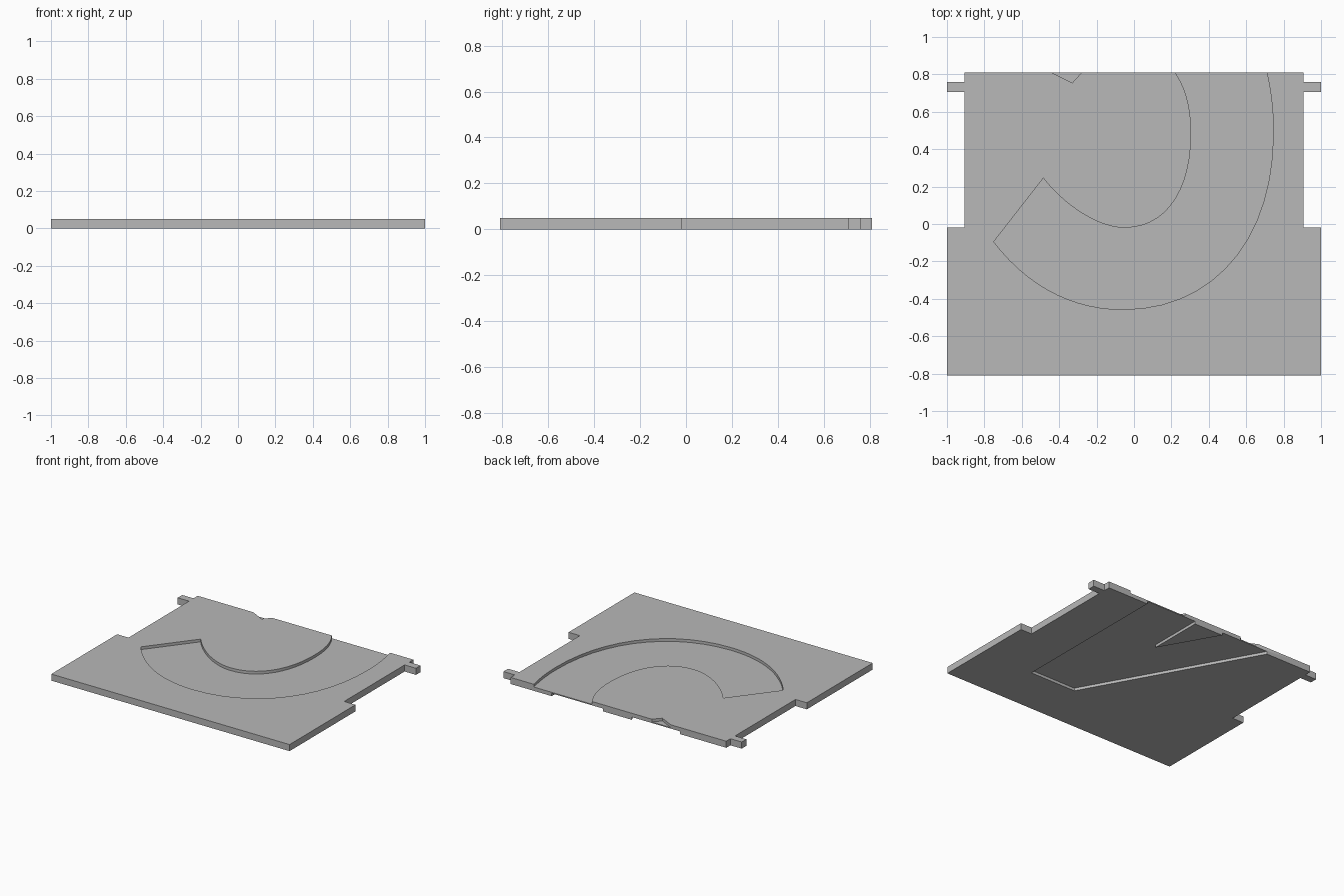
import bpy
import bmesh
import math
from mathutils import Vector
from mathutils.geometry import interpolate_bezier

cube = bpy.data.objects.get("Cube")
if cube:
    bpy.data.objects.remove(cube, do_unlink=True)

THICK = 0.05
DEPTH = 0.021
BACK = 0.81
OVER = 0.9

grey = bpy.data.materials.new("plain grey")
grey.use_nodes = True
colour = (0.48, 0.48, 0.48, 1)
grey.diffuse_color = colour
grey.node_tree.nodes["Principled BSDF"].inputs["Base Color"].default_value = colour


def prism(name, outline, bottom, top):
    """Extrude a flat outline from one height to another."""
    bm = bmesh.new()
    face = bm.faces.new([bm.verts.new((x, y, bottom)) for x, y in outline])
    new = bmesh.ops.extrude_face_region(bm, geom=[face])["geom"]
    verts = [g for g in new if isinstance(g, bmesh.types.BMVert)]
    bmesh.ops.translate(bm, verts=verts, vec=(0, 0, top - bottom))
    bmesh.ops.recalc_face_normals(bm, faces=bm.faces)
    mesh = bpy.data.meshes.new(name)
    bm.to_mesh(mesh)
    bm.free()
    mesh.materials.append(grey)
    obj = bpy.data.objects.new(name, mesh)
    bpy.context.collection.objects.link(obj)
    return obj


def curve(*p, steps=14):
    """Points along joined cubic curves: knot, handle, handle, knot, ..."""
    pts = [Vector(p[0])]
    for i in range(0, len(p) - 1, 3):
        pts += interpolate_bezier(*[Vector(q) for q in p[i:i + 4]], steps)[1:]
    return [(q[0], q[1]) for q in pts]


# Plate with a wide front, narrower back and two side tabs
half = [(1, -BACK), (1, -0.02), (0.905, -0.02), (0.905, 0.705),
        (1, 0.705), (1, 0.76), (0.905, 0.76), (0.905, BACK)]
plate = prism("plate", half + [(-x, y) for x, y in reversed(half)], 0, THICK)

# Curved hook recess in the upper face
outer = curve((0.71, BACK), (0.735, 0.7), (0.745, 0.6), (0.745, 0.49),
              (0.745, -0.09), (0.42, -0.457), (-0.06, -0.457),
              (-0.33, -0.457), (-0.57, -0.33), (-0.75, -0.095))
inner = curve((-0.485, 0.245), (-0.38, 0.11), (-0.2, -0.02), (-0.05, -0.02),
              (0.17, -0.02), (0.305, 0.18), (0.305, 0.48),
              (0.305, 0.62), (0.28, 0.72), (0.22, BACK))
hook = [(0.69, OVER)] + outer + inner + [(0.16, OVER)]

# Small pointed notch on the upper back edge
notch = [(-0.33, 0.755), (-0.23, 0.865), (-0.55, 0.865)]

# Two-armed straight recess in the underside
arms = [(0.56, OVER), (0.56, -0.432), (0.175, -0.432), (-0.567, OVER),
        (-0.166, OVER), (0.13, 0.383), (0.13, OVER)]

cutters = [prism("hook_cutter", hook, THICK - DEPTH, THICK + 0.1),
           prism("notch_cutter", notch, THICK - DEPTH, THICK + 0.1),
           prism("arms_cutter", arms, -0.1, DEPTH)]

bpy.ops.object.select_all(action="DESELECT")
bpy.context.view_layer.objects.active = plate
plate.select_set(True)
for cutter in cutters:
    cutter.hide_render = True
    mod = plate.modifiers.new(cutter.name, "BOOLEAN")
    mod.operation = "DIFFERENCE"
    mod.solver = "EXACT"
    mod.object = cutter
    bpy.ops.object.modifier_apply(modifier=mod.name)
    bpy.data.objects.remove(cutter, do_unlink=True)

bpy.ops.object.shade_smooth_by_angle(angle=math.radians(30))
